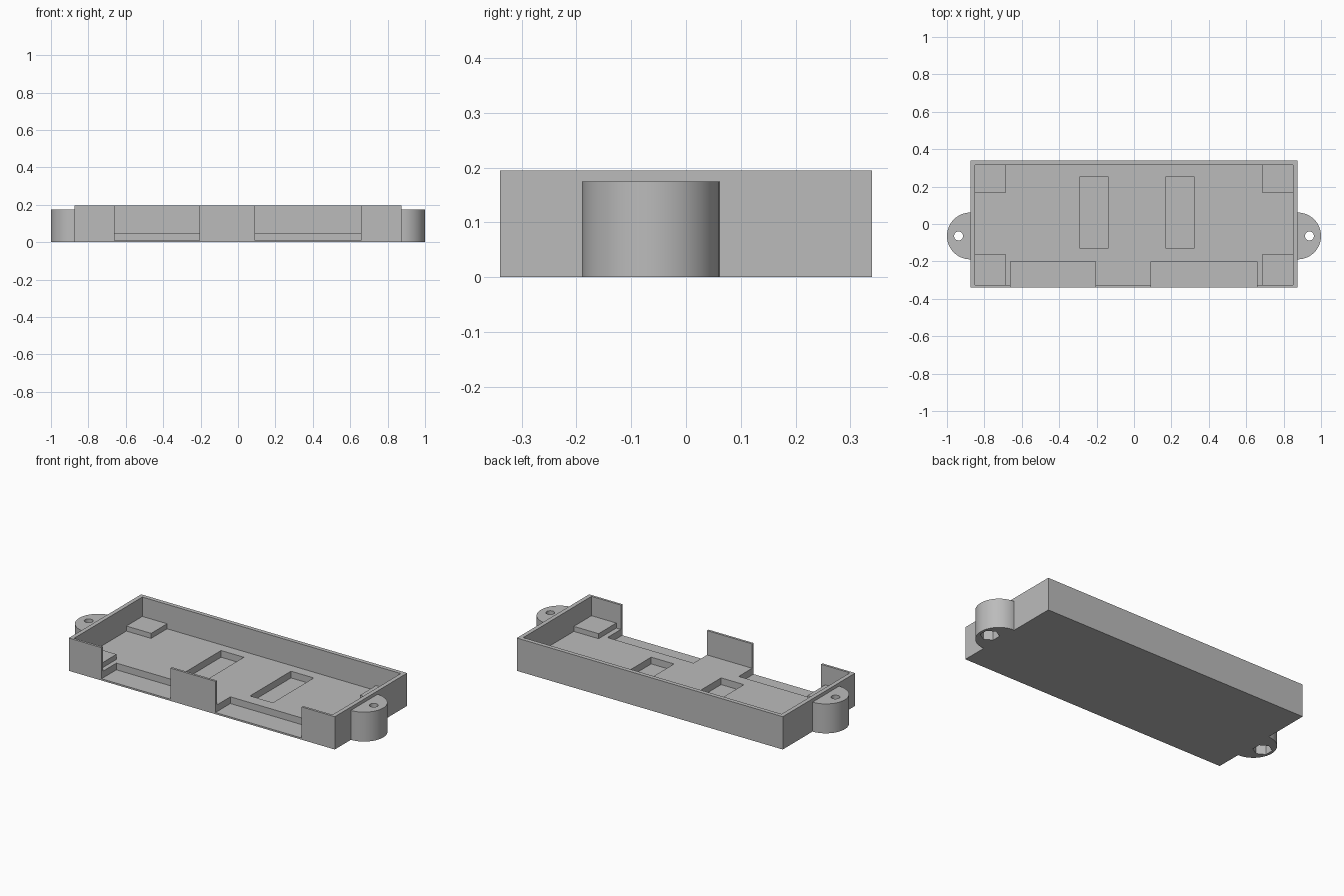
import bpy, bmesh, math
from mathutils import Matrix

if "Cube" in bpy.data.objects:
    bpy.data.objects.remove(bpy.data.objects["Cube"])

grey = bpy.data.materials.new("plain grey")
grey.diffuse_color = (0.5, 0.5, 0.5, 1)
grey.use_nodes = True
grey.node_tree.nodes["Principled BSDF"].inputs["Base Color"].default_value = grey.diffuse_color


def finish(name, bm):
    me = bpy.data.meshes.new(name)
    bm.to_mesh(me)
    bm.free()
    me.materials.append(grey)
    ob = bpy.data.objects.new(name, me)
    bpy.context.collection.objects.link(ob)
    return ob


def box(name, x0, x1, y0, y1, z0, z1):
    bm = bmesh.new()
    bmesh.ops.create_cube(bm, size=1)
    for v in bm.verts:
        v.co = ((x0 + x1) / 2 + v.co.x * (x1 - x0),
                (y0 + y1) / 2 + v.co.y * (y1 - y0),
                (z0 + z1) / 2 + v.co.z * (z1 - z0))
    return finish(name, bm)


def prism(name, x, y, r, z0, z1, sides):
    bm = bmesh.new()
    bmesh.ops.create_cone(bm, cap_ends=True, segments=sides, radius1=r, radius2=r,
                          depth=z1 - z0,
                          matrix=Matrix.Translation((x, y, (z0 + z1) / 2)))
    return finish(name, bm)


def carve(ob, cutters):
    for c in cutters:
        m = ob.modifiers.new("cut", 'BOOLEAN')
        m.operation, m.solver, m.object = 'DIFFERENCE', 'EXACT', c
    dg = bpy.context.evaluated_depsgraph_get()
    me = bpy.data.meshes.new_from_object(ob.evaluated_get(dg))
    ob.modifiers.clear()
    ob.data = me
    for c in cutters:
        bpy.data.objects.remove(c)


W, D, H = 0.875, 0.34, 0.195
FLOOR, LOW = 0.05, 0.01

# Tray body: cavity, two front openings, two floor pockets
tray = box("tray", -W, W, -D, D, 0, H)
carve(tray, [
    box("cavity", -0.85, 0.85, -0.326, 0.315, FLOOR, 0.4),
    box("left_opening", -0.66, -0.207, -0.5, -0.2, LOW, 0.4),
    box("right_opening", 0.09, 0.657, -0.5, -0.2, LOW, 0.4),
    box("left_pocket", -0.29, -0.14, -0.13, 0.255, LOW, 0.3),
    box("right_pocket", 0.17, 0.32, -0.13, 0.255, LOW, 0.3),
])

# Corner support pads
for side, sx in (("left", -1), ("right", 1)):
    x0, x1 = sorted((sx * 0.687, sx * 0.855))
    box(side + "_back_pad", x0, x1, 0.165, 0.32, FLOOR - 0.005, 0.08)
    box(side + "_front_pad", x0, x1, -0.33, -0.16, FLOOR - 0.005, 0.08)

# Rounded mounting ears with a screw hole and a hexagonal nut recess underneath
EY = -0.064
for side, sx in (("left", -1), ("right", 1)):
    ear = prism(side + "_ear", sx * W, EY, 0.125, 0, 0.175, 96)
    x0, x1 = sorted((sx * 0.5, sx * (W - 0.002)))
    hx = sx * 0.938
    carve(ear, [
        box("trim", x0, x1, -0.5, 0.5, -0.1, 0.4),
        prism("screw_hole", hx, EY, 0.024, -0.1, 0.4, 32),
        prism("nut_recess", hx, EY, 0.052, -0.1, 0.07, 6),
    ])
    bpy.ops.object.select_all(action='DESELECT')
    ear.select_set(True)
    bpy.context.view_layer.objects.active = ear
    bpy.ops.object.shade_smooth_by_angle(angle=math.radians(30))
